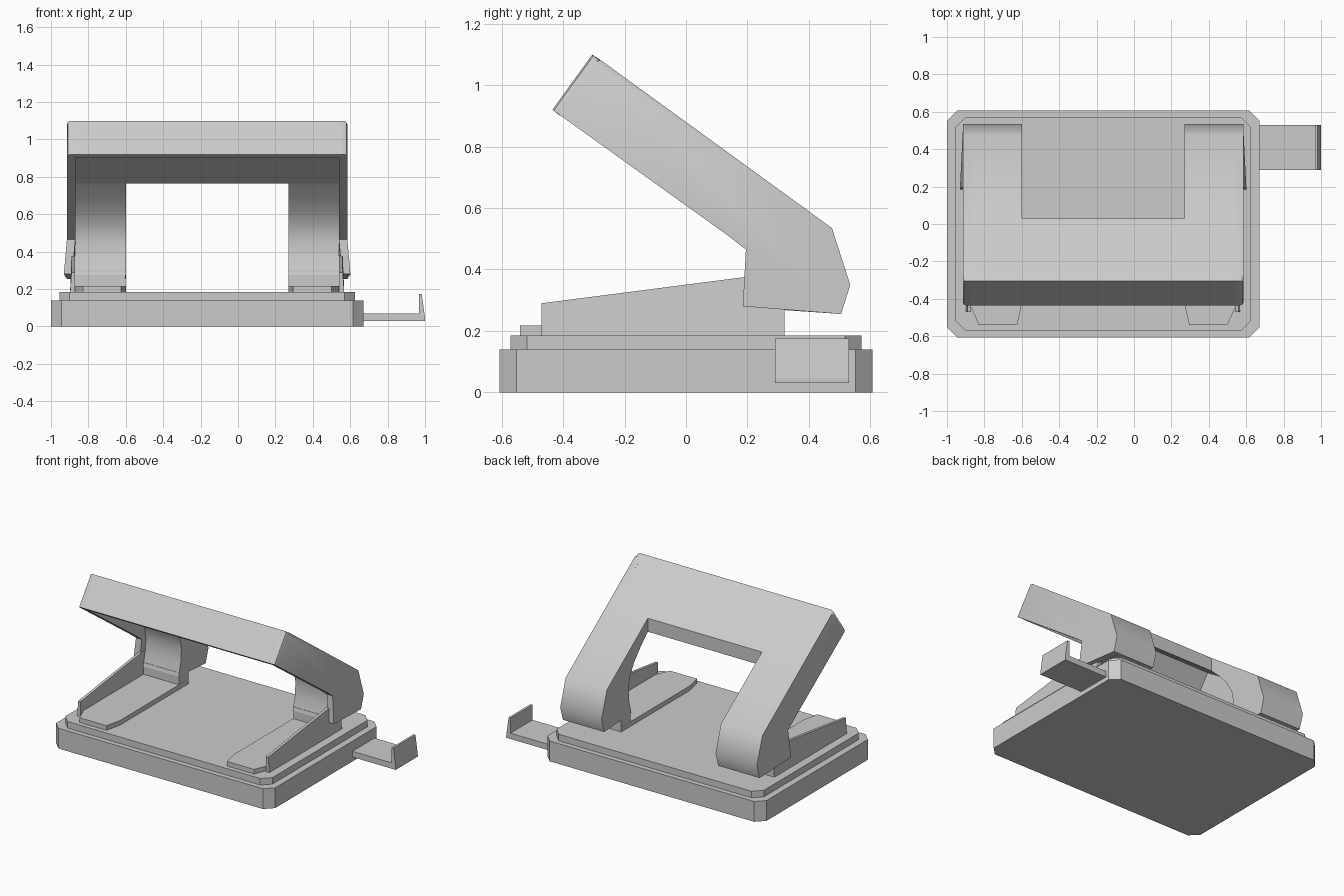
import bpy, bmesh, math

if "Cube" in bpy.data.objects:
    bpy.data.objects.remove(bpy.data.objects["Cube"])

CX = -0.165  # symmetry plane of the punch body


def prism(bm, pts, a, b, axis='X'):
    """Extrude a 2D profile between a and b along an axis; returns both vertex rings."""
    def co(p, t):
        return {'X': (t, p[0], p[1]), 'Y': (p[0], t, p[1]), 'Z': (p[0], p[1], t)}[axis]
    lo = [bm.verts.new(co(p, a)) for p in pts]
    hi = [bm.verts.new(co(p, b)) for p in pts]
    n = len(pts)
    bm.faces.new(lo[::-1])
    bm.faces.new(hi)
    for i in range(n):
        j = (i + 1) % n
        bm.faces.new((lo[i], lo[j], hi[j], hi[i]))
    return lo, hi


def finish(name, bm, smooth=None):
    bmesh.ops.recalc_face_normals(bm, faces=bm.faces[:])
    me = bpy.data.meshes.new(name)
    bm.to_mesh(me)
    bm.free()
    ob = bpy.data.objects.new(name, me)
    bpy.context.collection.objects.link(ob)
    if smooth:
        bpy.ops.object.select_all(action='DESELECT')
        ob.select_set(True)
        bpy.context.view_layer.objects.active = ob
        bpy.ops.object.shade_smooth_by_angle(angle=math.radians(smooth))
    return ob


def chamfered(hx, hy, c):
    return [(CX + x, y) for x, y in (
        (-hx, -hy + c), (-hx + c, -hy), (hx - c, -hy), (hx, -hy + c),
        (hx, hy - c), (hx - c, hy), (-hx + c, hy), (-hx, hy - c))]


# Two-tier base with chamfered corners
for name, hx, hy, z0, z1 in (("base", 0.835, 0.607, 0, 0.14),
                             ("base_top", 0.79, 0.572, 0.14, 0.185)):
    bm = bmesh.new()
    prism(bm, chamfered(hx, hy, 0.055), z0, z1, 'Z')
    finish(name, bm)

# Paper guide sliding out of the right side, with upturned end
bm = bmesh.new()
prism(bm, [(0.6, 0.03), (1, 0.03), (1, 0.045), (0.982, 0.175), (0.967, 0.175),
           (0.967, 0.07), (0.6, 0.07)], 0.29, 0.53, 'Y')
finish("paper_guide", bm)

# Lever profiles (y, z)
side = [(-0.435, 0.92), (-0.305, 1.10), (-0.278, 1.082), (0.475, 0.535),
        (0.535, 0.35), (0.505, 0.255), (0.185, 0.28), (0.195, 0.465), (0.13, 0.515)]
front_sheet = [(-0.435, 0.92), (-0.305, 1.10), (-0.278, 1.082), (0.03, 0.858),
               (0.03, 0.765), (-0.327, 1.01), (-0.41, 0.90)]
leg = [(0.03, 0.858), (0.475, 0.535), (0.535, 0.35), (0.505, 0.255), (0.21, 0.275),
       (0.235, 0.37), (0.24, 0.46), (0.225, 0.53), (0.18, 0.61), (0.11, 0.69), (0.03, 0.765)]

lever = bmesh.new()
prism(lever, front_sheet, CX - 0.706, CX + 0.706)

for s, word in ((-1, "left"), (1, "right")):
    # Lever leg and side wall, flared at the lower front
    prism(lever, leg, CX + s * 0.435, CX + s * 0.706)
    outer, inner = prism(lever, side, CX + s * 0.75, CX + s * 0.705)
    for ring in (outer, inner):
        ring[6].co.x += s * 0.016
    corner = [e for e in lever.edges
              if e.verts[0] in outer[:3] and e.verts[1] in outer[:3]]
    bmesh.ops.bevel(lever, geom=corner, offset=0.018, segments=2,
                    profile=0.5, affect='EDGES')

    # Punch plate with tapered front
    bm = bmesh.new()
    prism(bm, [(CX + s * x, y) for x, y in (
        (0.708, 0.32), (0.435, 0.32), (0.435, -0.43), (0.46, -0.54),
        (0.665, -0.54), (0.708, -0.44))], 0.18, 0.217, 'Z')
    finish(word + "_punch_plate", bm)

    # Sloped side wall of the bracket, thinner at its top
    bm = bmesh.new()
    out, _ = prism(bm, [(-0.47, 0.18), (-0.47, 0.29), (0.19, 0.375), (0.32, 0.39),
                        (0.32, 0.18)], CX + s * 0.733, CX + s * 0.706)
    for v in out[1:4]:
        v.co.x -= s * 0.008
    finish(word + "_bracket_wall", bm)

    # Punch housing under the leg
    bm = bmesh.new()
    prism(bm, [(0.215, 0.18), (0.215, 0.30), (0.32, 0.30), (0.32, 0.18)],
          CX + s * 0.436, CX + s * 0.707)
    finish(word + "_punch_housing", bm)

finish("lever", lever, 40)
